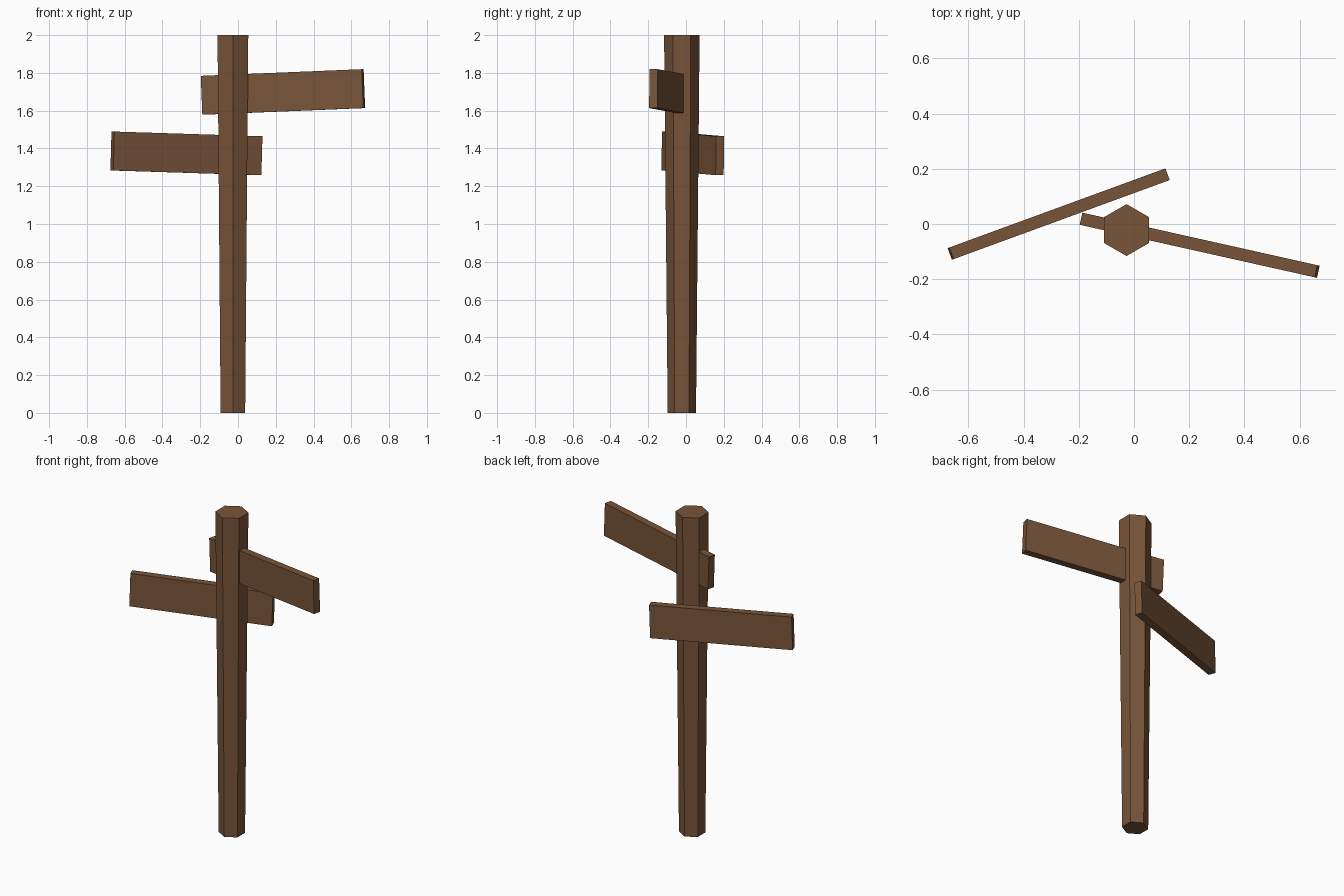
import bpy
import bmesh
from math import sin, cos, pi, radians
from mathutils import Matrix

default = bpy.data.objects.get("Cube")
if default:
    bpy.data.objects.remove(default, do_unlink=True)

# Single flat wood colour
wood = bpy.data.materials.new("brown wood")
wood.use_nodes = True
colour = (0.188, 0.089, 0.041, 1)
wood.diffuse_color = colour
bsdf = next(n for n in wood.node_tree.nodes if n.type == "BSDF_PRINCIPLED")
bsdf.inputs["Base Color"].default_value = colour
bsdf.inputs["Roughness"].default_value = 0.9


def finish(name, bm):
    bmesh.ops.recalc_face_normals(bm, faces=bm.faces)
    mesh = bpy.data.meshes.new(name)
    bm.to_mesh(mesh)
    bm.free()
    mesh.materials.append(wood)
    obj = bpy.data.objects.new(name, mesh)
    bpy.context.collection.objects.link(obj)
    return obj


def tapered_post(name, x, y, height, r_bottom, r_top, sides=6):
    """Prism with corners pointing to front and back, wider at the top."""
    bm = bmesh.new()
    rings = []
    for r, z in ((r_bottom, 0), (r_top, height)):
        angles = [2 * pi * i / sides for i in range(sides)]
        rings.append([bm.verts.new((r * sin(a), r * cos(a), z)) for a in angles])
        bm.faces.new(rings[-1])
    low, high = rings
    for i in range(sides):
        j = (i + 1) % sides
        bm.faces.new((low[i], low[j], high[j], high[i]))
    finish(name, bm).location = (x, y, 0)


def board(name, centre, size, turn, tilt):
    """Plank tilted in its own plane, then turned about the post."""
    bm = bmesh.new()
    bmesh.ops.create_cube(bm, size=1)
    bmesh.ops.scale(bm, vec=size, verts=bm.verts)
    obj = finish(name, bm)
    obj.matrix_world = (Matrix.Translation(centre)
                        @ Matrix.Rotation(radians(turn), 4, "Z")
                        @ Matrix.Rotation(radians(tilt), 4, "Y"))


tapered_post("post", -0.027, -0.022, 2.0, 0.075, 0.094)
board("upper_sign_board", (0.238, -0.077, 1.699), (0.874, 0.045, 0.206), -12.6, -2.3)
board("lower_sign_board", (-0.273, 0.036, 1.374), (0.835, 0.045, 0.206), 20.1, 1.7)
